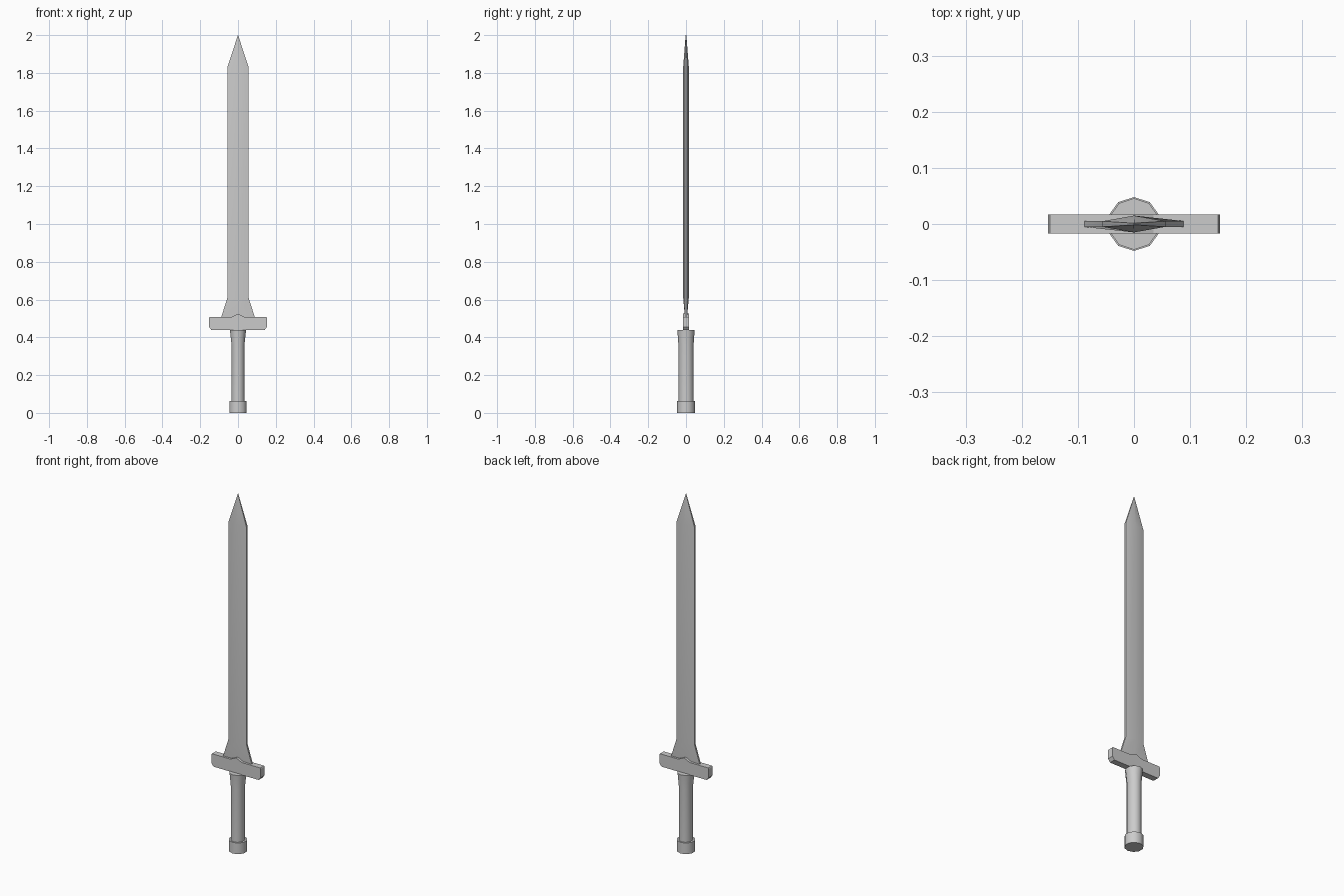
import bpy, bmesh, math

if "Cube" in bpy.data.objects:
    bpy.data.objects.remove(bpy.data.objects["Cube"])


def finish(name, bm, smooth=True):
    bmesh.ops.remove_doubles(bm, verts=bm.verts, dist=1e-5)
    bmesh.ops.recalc_face_normals(bm, faces=bm.faces)
    mesh = bpy.data.meshes.new(name)
    bm.to_mesh(mesh)
    bm.free()
    ob = bpy.data.objects.new(name, mesh)
    bpy.context.collection.objects.link(ob)
    if smooth:
        bpy.ops.object.select_all(action='DESELECT')
        ob.select_set(True)
        bpy.context.view_layer.objects.active = ob
        bpy.ops.object.shade_smooth_by_angle(angle=math.radians(40))
    return ob


def loft(name, rings, smooth=True):
    """Join equal-length rings of points into a closed skin."""
    bm = bmesh.new()
    loops = [[bm.verts.new(p) for p in ring] for ring in rings]
    n = len(loops[0])
    for a, b in zip(loops, loops[1:]):
        for i in range(n):
            j = (i + 1) % n
            bm.faces.new((a[i], a[j], b[j], b[i]))
    bm.faces.new(loops[0])
    bm.faces.new(loops[-1])
    return finish(name, bm, smooth)


def decagon(z, rx, ry):
    return [(rx * math.sin(a), ry * math.cos(a), z)
            for a in (i * math.tau / 10 for i in range(10))]


def blade_section(z, w, edge, ridge):
    return [(-w, -edge, z), (0, -ridge, z), (w, -edge, z),
            (w, edge, z), (0, ridge, z), (-w, edge, z)]


# Pommel
loft("pommel", [decagon(0, 0.048, 0.048), decagon(0.062, 0.048, 0.048)])

# Grip, oval and flared under the guard
loft("grip", [decagon(0.05, 0.036, 0.040), decagon(0.36, 0.036, 0.040),
              decagon(0.44, 0.045, 0.046)])

# Crossguard, mirrored half profile with a small central peak
half = [(0.035, 0.508), (0.150, 0.508), (0.153, 0.503),
        (0.153, 0.455), (0.140, 0.438)]
outline = [(0, 0.525)] + half + [(-x, z) for x, z in reversed(half)]
loft("crossguard", [[(x, y, z) for x, z in outline] for y in (-0.017, 0.017)],
     smooth=False)

# Blade with central ridge, flared base and pointed tip
loft("blade", [blade_section(0.500, 0.091, 0.005, 0.003),
               blade_section(0.610, 0.056, 0.005, 0.015),
               blade_section(1.830, 0.056, 0.005, 0.015),
               blade_section(2.000, 0.0005, 0.0015, 0.002)])
